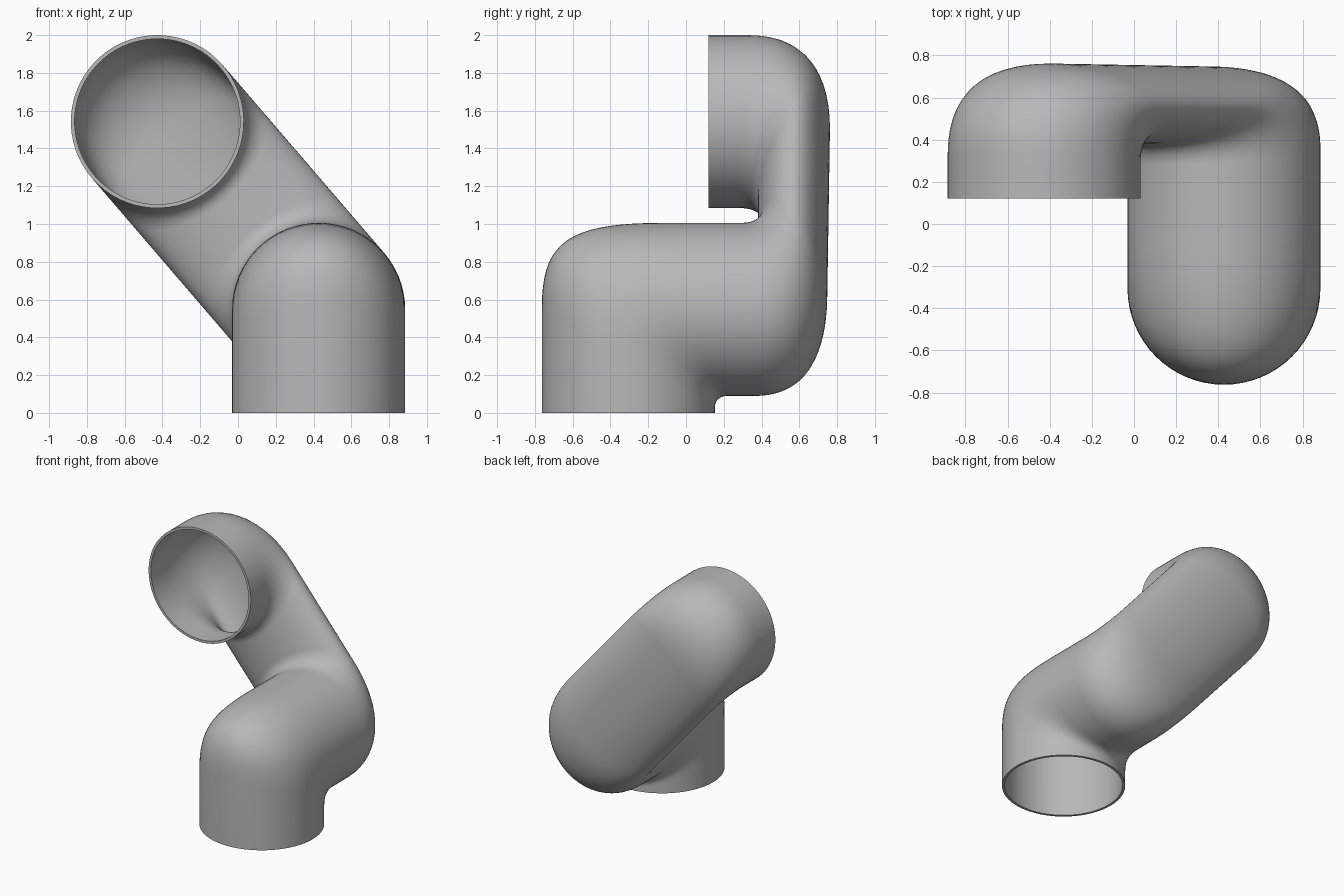
import bpy, bmesh, math
from mathutils import Vector

cube = bpy.data.objects.get("Cube")
if cube:
    bpy.data.objects.remove(cube)

R = 0.458          # pipe radius
WALL = 0.02
SIDES = 64
X, Y, Z = Vector((1, 0, 0)), Vector((0, 1, 0)), Vector((0, 0, 1))
low = Vector((0.427, 0, 0.548))        # axis of the lower horizontal leg
high = Vector((-0.427, 0, 2 - R))      # axis of the upper mouth
D = (high - low).normalized()          # direction of the slanted leg
SPAN = (high - low).length
N = D.cross(Y)                         # sideways direction of the slanted leg
if N.x > 0:
    N = -N


def corner(p, c, q, k, t):
    """Rounded corner from p to q bulging towards c."""
    a, b = p.lerp(c, k), q.lerp(c, k)
    u = 1 - t
    return p * u**3 + a * (3 * u * u * t) + b * (3 * u * t * t) + q * t**3


def ring(inner, outer, side, turn):
    """Elliptical cross-section between an inner and an outer wall point."""
    mid, half = (inner + outer) / 2, (outer - inner) / 2
    pts = []
    for i in range(SIDES):
        a = 2 * math.pi * i / SIDES - turn
        pts.append(mid + half * math.cos(a) + side * (R * math.sin(a)))
    return pts


def bend(inside, outside, k, side, turn, steps=18):
    return [ring(corner(*inside, 0.6, i / steps), corner(*outside, k, i / steps), side, turn)
            for i in range(steps + 1)]


def foot(y, z):
    return Vector((low.x, y, z))


def slant(s, y):
    return low + D * s + Y * y


turn = math.atan2(-D.x, -D.z)          # keeps the sections aligned without twist
rings = [ring(foot(0.153, 0), foot(-0.763, 0), X, 0)]
# Elbow from the foot to the horizontal leg
rings += bend((foot(0.153, 0.03), foot(0.153, 0.09), foot(0.22, 0.09)),
              (foot(-0.763, 0.56), foot(-0.763, 1.006), foot(-0.12, 1.006)), 0.78, X, 0)
# Elbow into the flattened slanted leg
rings += bend((slant(R, 0.28), slant(R, 0.38), slant(R + 0.09, 0.38)),
              (slant(-R, 0.38), slant(-R, 0.745), slant(0.1, 0.748)), 0.64, N, turn)
# Elbow out to the upper mouth
rings += bend((slant(SPAN - R - 0.09, 0.38), slant(SPAN - R, 0.38), slant(SPAN - R, 0.28)),
              (slant(SPAN - 0.05, 0.762), slant(SPAN + R, 0.762), slant(SPAN + R, 0.34)),
              0.62, N, turn)
rings.append(ring(slant(SPAN - R, 0.12), slant(SPAN + R, 0.12), N, turn))

# Skin the sections
bm = bmesh.new()
loops = [[bm.verts.new(p) for p in r] for r in rings]
for a, b in zip(loops, loops[1:]):
    for i in range(SIDES):
        j = (i + 1) % SIDES
        bm.faces.new((a[i], a[j], b[j], b[i]))
bmesh.ops.recalc_face_normals(bm, faces=bm.faces)
# Outward normals: the first face must point away from the foot axis
bm.faces.ensure_lookup_table()
f = bm.faces[0]
axis = foot(-0.305, f.calc_center_median().z)
if f.normal.dot(f.calc_center_median() - axis) < 0:
    bmesh.ops.reverse_faces(bm, faces=bm.faces)
mesh = bpy.data.meshes.new("bent_pipe")
bm.to_mesh(mesh)
bm.free()
pipe = bpy.data.objects.new("bent_pipe", mesh)
bpy.context.collection.objects.link(pipe)

# Thin wall
solid = pipe.modifiers.new("wall", "SOLIDIFY")
solid.thickness = WALL
solid.offset = -1

# Colour
grey = bpy.data.materials.new("plain_grey")
grey.use_nodes = True
colour = (0.48, 0.48, 0.48, 1)
grey.diffuse_color = colour
grey.node_tree.nodes["Principled BSDF"].inputs["Base Color"].default_value = colour
mesh.materials.append(grey)

bpy.context.view_layer.objects.active = pipe
pipe.select_set(True)
bpy.ops.object.modifier_apply(modifier="wall")
bpy.ops.object.shade_smooth_by_angle(angle=math.radians(40))
